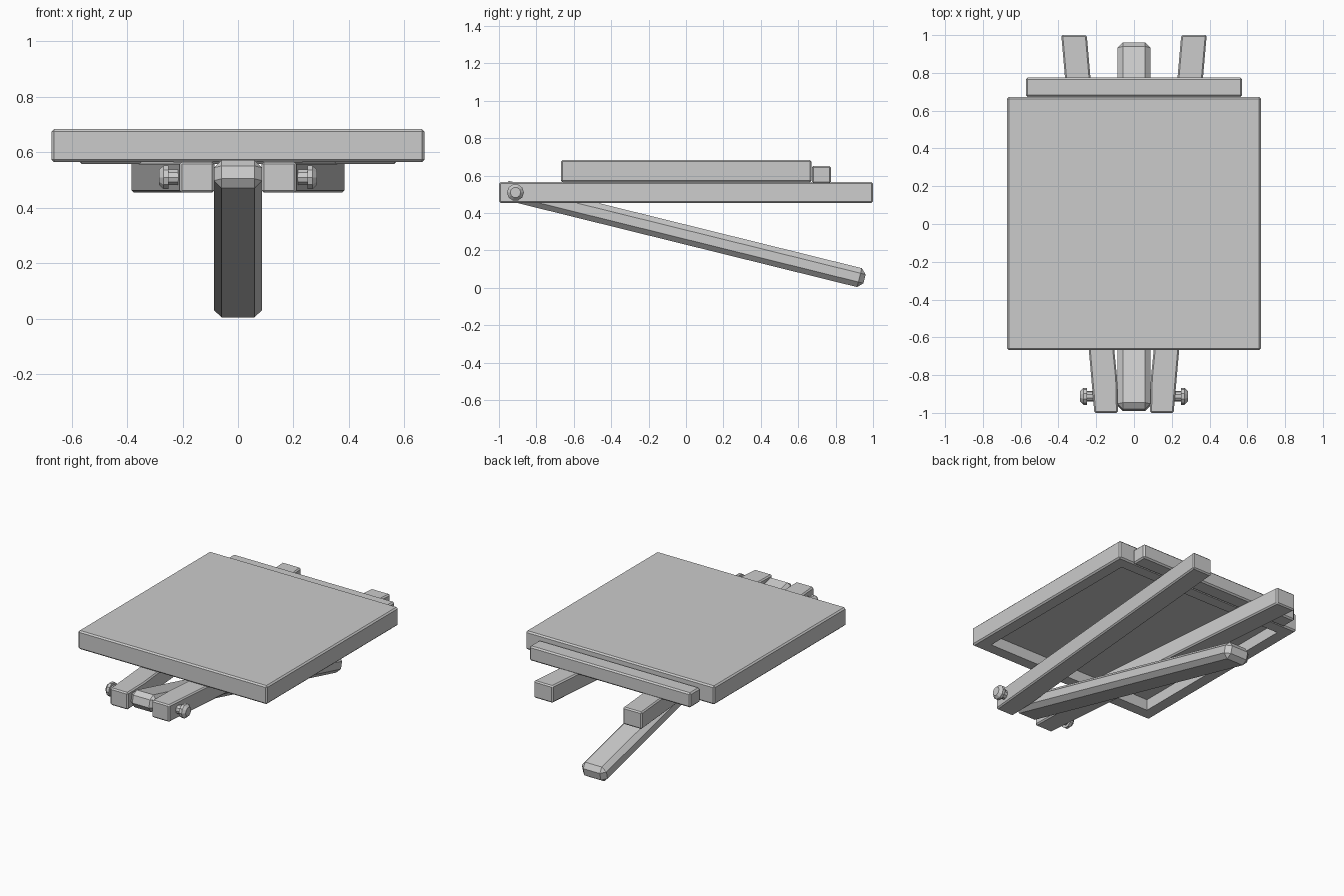
import bpy, bmesh, math
from mathutils import Matrix

if "Cube" in bpy.data.objects:
    bpy.data.objects.remove(bpy.data.objects["Cube"])


def finish(name, bm, bevel=0.0):
    bmesh.ops.recalc_face_normals(bm, faces=bm.faces)
    if bevel:
        bmesh.ops.bevel(bm, geom=list(bm.edges), offset=bevel, segments=1,
                        affect='EDGES', clamp_overlap=True)
    me = bpy.data.meshes.new(name)
    bm.to_mesh(me)
    bm.free()
    ob = bpy.data.objects.new(name, me)
    bpy.context.collection.objects.link(ob)
    return ob


def box(name, lo, hi, bevel=0.0):
    bm = bmesh.new()
    size = [b - a for a, b in zip(lo, hi)]
    mid = [(a + b) / 2 for a, b in zip(lo, hi)]
    bmesh.ops.create_cube(bm, size=1, matrix=Matrix.Translation(mid) @ Matrix.Diagonal((*size, 1)))
    return finish(name, bm, bevel)


# canvas: thin panel with a recessed back framed by stretcher bars
bm = bmesh.new()
bmesh.ops.create_cube(bm, size=1, matrix=Matrix.Translation((0, 0.002, 0.624))
                      @ Matrix.Diagonal((1.344, 1.34, 0.119, 1)))
bmesh.ops.bevel(bm, geom=list(bm.edges), offset=0.009, segments=1, affect='EDGES')
bm.normal_update()
under = min(bm.faces, key=lambda f: f.calc_center_median().z)
bmesh.ops.inset_region(bm, faces=[under], thickness=0.10)
bmesh.ops.inset_region(bm, faces=[under], thickness=0.0001, depth=-0.07)
finish("canvas", bm)

# ledge that the canvas rests on
box("ledge", (-0.573, 0.673, 0.558), (0.573, 0.775, 0.652), 0.009)

# splayed front legs, with the inner top corner trimmed beside the hinge
outline = [(0.085, -1), (0.21, -1), (0.385, 1), (0.25, 1), (0.105, -0.66), (0.089, -0.82)]
for side, label in ((1, "right"), (-1, "left")):
    bm = bmesh.new()
    face = bm.faces.new([bm.verts.new((side * x, y, 0.455)) for x, y in outline])
    ext = bmesh.ops.extrude_face_region(bm, geom=[face])
    bmesh.ops.translate(bm, vec=(0, 0, 0.11),
                        verts=[v for v in ext["geom"] if isinstance(v, bmesh.types.BMVert)])
    finish("front_leg_" + label, bm, 0.008)

    # hinge knob: short shank and chamfered head, turned around the x axis
    profile = [(0.15, 0), (0.15, 0.029), (0.25, 0.029), (0.25, 0.045),
               (0.268, 0.045), (0.285, 0.028), (0.285, 0)]
    bm = bmesh.new()
    verts = [bm.verts.new((side * x, r, 0)) for x, r in profile]
    edges = [bm.edges.new(p) for p in zip(verts, verts[1:])]
    bmesh.ops.spin(bm, geom=verts + edges, cent=(0, 0, 0), axis=(1, 0, 0),
                   angle=2 * math.pi, steps=10)
    bmesh.ops.remove_doubles(bm, verts=bm.verts, dist=0.0005)
    bmesh.ops.translate(bm, verts=bm.verts, vec=(0, -0.912, 0.51))
    finish("hinge_knob_" + label, bm)

# chamfered rear leg swinging down from the hinge
leg = box("rear_leg", (-0.087, -0.999, -0.052), (0.087, 0.999, 0.052), 0.028)
leg.location = (0, -0.015, 0.288)
leg.rotation_euler = (math.radians(-13.9), 0, 0)
